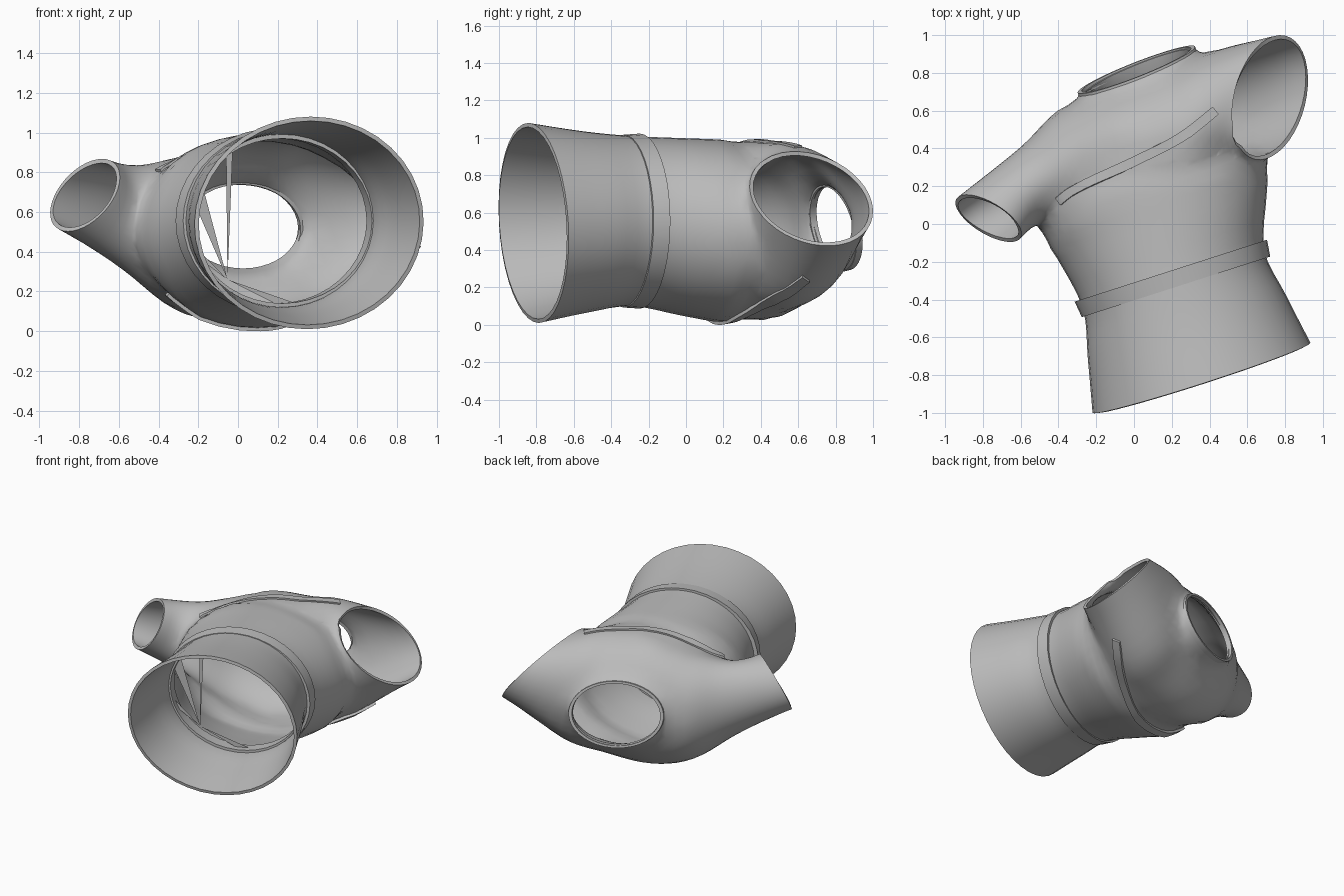
import bpy, bmesh, math
from mathutils import Vector
from mathutils.bvhtree import BVHTree

if "Cube" in bpy.data.objects:
    bpy.data.objects.remove(bpy.data.objects["Cube"])

SEG = 40
U = Vector((0.952, 0.306, 0))     # sideways across the garment
V = Vector((-0.306, 0.952, 0))    # from hem to neck
Z = Vector((0, 0, 1))

grey = bpy.data.materials.new("cloth_grey")
grey.diffuse_color = (0.5, 0.5, 0.5, 1)
grey.use_nodes = True
grey.node_tree.nodes["Principled BSDF"].inputs["Base Color"].default_value = grey.diffuse_color


def ring(u, v, z, a, b):
    """Elliptical cross-section: centre and two half axes."""
    return (U * u + V * v + Z * z, a, b)


def catmull(p0, p1, p2, p3, t):
    return 0.5 * (2 * p1 + (p2 - p0) * t + (2 * p0 - 5 * p1 + 4 * p2 - p3) * t * t
                  + (3 * p1 - p0 - 3 * p2 + p3) * t ** 3)


def refine(rings, steps):
    out = []
    n = len(rings)
    for i in range(n - 1):
        q = [rings[max(0, min(n - 1, i + k))] for k in (-1, 0, 1, 2)]
        for s in range(steps):
            out.append(tuple(catmull(q[0][j], q[1][j], q[2][j], q[3][j], s / steps)
                             for j in range(3)))
    return out + [rings[-1]]


def make_object(name, bm):
    bmesh.ops.recalc_face_normals(bm, faces=bm.faces[:])
    mesh = bpy.data.meshes.new(name)
    bm.to_mesh(mesh)
    bm.free()
    mesh.materials.append(grey)
    ob = bpy.data.objects.new(name, mesh)
    bpy.context.collection.objects.link(ob)
    return ob


def loft(name, rings, closed=False):
    """Skin over elliptical rings, capped at both ends unless closed."""
    bm = bmesh.new()
    loops = []
    for c, a, b in rings:
        loops.append([bm.verts.new(c + a * math.cos(t) + b * math.sin(t))
                      for t in (2 * math.pi * k / SEG for k in range(SEG))])
    pairs = list(zip(loops, loops[1:]))
    if closed:
        pairs.append((loops[-1], loops[0]))
    else:
        bm.faces.new(loops[0])
        bm.faces.new(loops[-1])
    for p, q in pairs:
        for k in range(SEG):
            j = (k + 1) % SEG
            bm.faces.new((p[k], p[j], q[j], q[k]))
    return make_object(name, bm)


def bake(ob):
    """Apply the modifiers of an object."""
    dg = bpy.context.evaluated_depsgraph_get()
    mesh = bpy.data.meshes.new_from_object(ob.evaluated_get(dg))
    ob.modifiers.clear()
    ob.data = mesh


def shade(ob, angle=35):
    bpy.ops.object.select_all(action='DESELECT')
    ob.select_set(True)
    bpy.context.view_layer.objects.active = ob
    bpy.ops.object.shade_smooth_by_angle(angle=math.radians(angle))


# Torso and flared skirt: v, centre u, half width, centre z, half height, lean
torso = [ring(uc, v, zc, U * hu, Z * hz - V * lean) for v, uc, hu, zc, hz, lean in (
    (-0.885, 0.091, 0.606, 0.545, 0.535, 0.03), (-0.60, 0.10, 0.55, 0.55, 0.485, 0.01),
    (-0.34, 0.11, 0.505, 0.555, 0.455, 0), (-0.05, 0.14, 0.583, 0.522, 0.476, 0),
    (0.15, 0.147, 0.643, 0.503, 0.487, 0), (0.30, 0.16, 0.55, 0.507, 0.465, 0),
    (0.45, 0.16, 0.40, 0.515, 0.35, 0))]

# Yoke running from one sleeve opening to the other
left_cuff = (Vector((-0.77, 0.03, 0.685)), Vector((-0.165, 0.11, -0.03)),
             Vector((-0.06, -0.06, -0.18)))
right_cuff = (Vector((0.72, 0.67, 0.675)), Vector((0.05, 0.33, -0.06)),
              Vector((0.195, 0.01, -0.245)))
yoke = [left_cuff] + [ring(u, v, z, V * hv, U * tilt - Z * hz)
                      for u, v, z, hv, hz, tilt in (
    (-0.45, 0.365, 0.57, 0.205, 0.265, -0.03), (-0.20, 0.385, 0.493, 0.31, 0.385, 0),
    (0.10, 0.34, 0.502, 0.41, 0.482, 0), (0.40, 0.34, 0.52, 0.415, 0.457, 0.03),
    (0.63, 0.42, 0.558, 0.33, 0.402, 0.09))] + [right_cuff]

# Neck collar
neck_hole = (Vector((0.015, 0.81, 0.525)), Vector((0.305, 0.117, 0)),
             Vector((-0.01, -0.045, 0.23)))
neck = [(Vector((0.05, 0.60, 0.52)), Vector((0.37, 0.14, 0)), Vector((0, -0.02, 0.29))),
        neck_hole]

# Join the three tubes into one body
body = loft("shirt_body", refine(torso, 4))
for part in (loft("yoke_tool", refine(yoke, 5)), loft("neck_tool", refine(neck, 4))):
    mod = body.modifiers.new("join", 'BOOLEAN')
    mod.operation = 'UNION'
    mod.solver = 'EXACT'
    mod.object = part
    bpy.context.view_layer.update()
    bake(body)
    bpy.data.objects.remove(part)

# Open hem, cuffs and neck, then soften the seams between tubes
bm = bmesh.new()
bm.from_mesh(body.data)
caps = []
for c, a, b in (torso[0], left_cuff, right_cuff, neck_hole):
    n = a.cross(b).normalized()
    reach = a.length + b.length
    caps += [f for f in bm.faces if abs(f.normal.dot(n)) > 0.99
             and all(abs((v.co - c).dot(n)) < 0.003 and (v.co - c).length < reach
                     for v in f.verts)]
bmesh.ops.delete(bm, geom=list(set(caps)), context='FACES')
bmesh.ops.remove_doubles(bm, verts=bm.verts[:], dist=0.014)
bmesh.ops.triangulate(bm, faces=[f for f in bm.faces if len(f.verts) > 4])
soft = {v for e in bm.edges if len(e.link_faces) == 2
        and e.calc_face_angle(0) > 0.3 for v in e.verts}
for _ in range(2):
    soft |= {e.other_vert(v) for v in soft for e in v.link_edges}
soft = [v for v in soft if not v.is_boundary]
for _ in range(7):
    bmesh.ops.smooth_vert(bm, verts=soft, factor=0.5,
                          use_axis_x=True, use_axis_y=True, use_axis_z=True)
bm.normal_update()
tree = BVHTree.FromBMesh(bm)
bm.to_mesh(body.data)
bm.free()

# Cloth thickness
mod = body.modifiers.new("thickness", 'SOLIDIFY')
mod.thickness = 0.022
mod.offset = -1
bpy.context.view_layer.update()
bake(body)
shade(body, 60)

# Belt around the waist
belt = loft("belt", [ring(0.11, v, 0.555, U * hu, Z * hz) for v, hu, hz in (
    (-0.385, 0.475, 0.415), (-0.385, 0.524, 0.462),
    (-0.295, 0.535, 0.468), (-0.295, 0.475, 0.415))], closed=True)
shade(belt)

# Torn lining scraps fanning across the belt opening
bm = bmesh.new()
for a0, a1 in ((121, 126), (150, 164), (196, 206), (268, 280)):
    pts = [U * -0.165 + V * -0.34 + Z * 0.26]
    for ang in (a0, a1):
        t = math.radians(ang)
        pts.append(U * (0.11 + 0.48 * math.cos(t)) + V * -0.34
                   + Z * (0.555 + 0.42 * math.sin(t)))
    bm.faces.new([bm.verts.new(p) for p in pts])
make_object("lining_scraps", bm)

# Neck rim
c, a, b = neck_hole
out = a.cross(b).normalized()
out = out if out.y > 0 else -out
rim = loft("neck_rim", [(c + out * d, a * s, b * s) for d, s in (
    (-0.03, 0.95), (-0.03, 1.03), (0.008, 1.02), (0.008, 0.95))], closed=True)
shade(rim)


def trim(name, path, start_z, height, width=0.05):
    """Raised strip laid on the body along a path seen from above or below."""
    pts = [Vector((x, y, start_z)) for x, y in path]
    n = len(pts)
    fine = [catmull(*[pts[max(0, min(n - 1, i + k))] for k in (-1, 0, 1, 2)], s / 6)
            for i in range(n - 1) for s in range(6)] + [pts[-1]]
    down = Vector((0, 0, -1 if start_z > 0 else 1))
    bm = bmesh.new()
    rows = []
    for i, p in enumerate(fine):
        d = (fine[min(i + 1, len(fine) - 1)] - fine[max(i - 1, 0)]).normalized()
        side = Vector((-d.y, d.x, 0)) * width / 2
        hits = [tree.ray_cast(p + side * s, down) for s in (-1, 1)]
        if any(h[0] is None for h in hits):
            continue
        (p0, n0), (p1, n1) = [(h[0], h[1]) for h in hits]
        rows.append([bm.verts.new(q) for q in (
            p0 - n0 * 0.01, p0 + n0 * height, p1 + n1 * height, p1 - n1 * 0.01)])
    for r, q in zip(rows, rows[1:]):
        for k in range(4):
            j = (k + 1) % 4
            bm.faces.new((r[k], r[j], q[j], q[k]))
    if len(rows) > 1:
        bm.faces.new(rows[0])
        bm.faces.new(rows[-1])
    shade(make_object(name, bm))


# Seam trims over the chest, top and bottom
trim("top_trim", [(-0.4, 0.12), (-0.3, 0.19), (0.0, 0.33), (0.25, 0.46), (0.43, 0.6)], 3, 0.012)
trim("bottom_trim", [(-0.35, 0.08), (-0.1, 0.14), (0.2, 0.25), (0.45, 0.42), (0.69, 0.64)], -3, 0.018)
